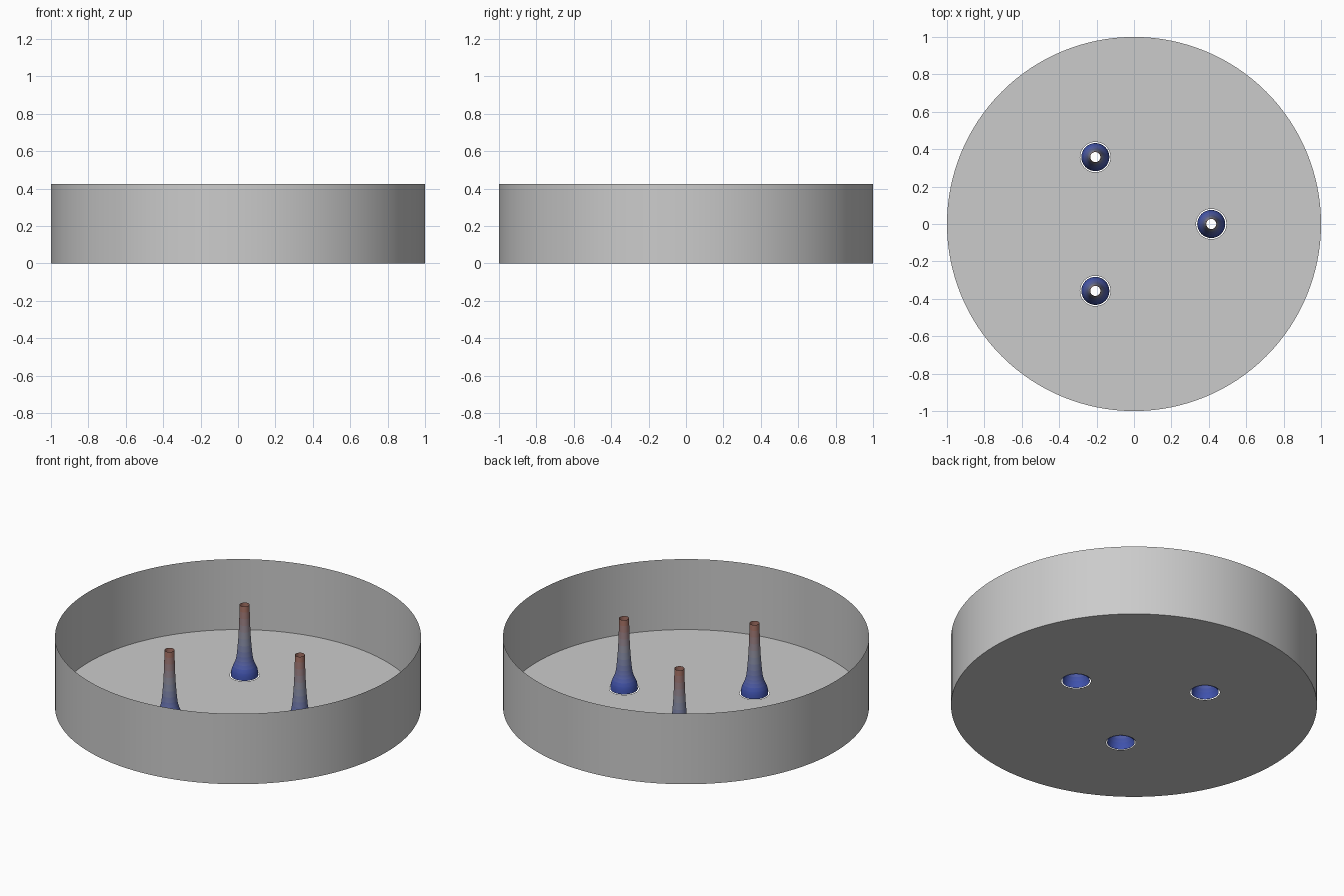
import bpy, bmesh
from math import cos, sin, pi, tau

if "Cube" in bpy.data.objects:
    bpy.data.objects.remove(bpy.data.objects["Cube"])

HEIGHT = 0.425
SPOTS = [(0.413 * cos(a), 0.413 * sin(a)) for a in (0, tau / 3, 2 * tau / 3)]


def ring(bm, r, z, n, x=0, y=0):
    return [bm.verts.new((x + r * cos(tau * i / n), y + r * sin(tau * i / n), z)) for i in range(n)]


def finish(bm, name, mats=(), smooth=True, loc=(0, 0, 0)):
    me = bpy.data.meshes.new(name)
    for m in mats:
        me.materials.append(m)
    for f in bm.faces:
        f.smooth = smooth
    bm.to_mesh(me)
    bm.free()
    ob = bpy.data.objects.new(name, me)
    ob.location = loc
    bpy.context.collection.objects.link(ob)
    return ob


def lathe(name, profile, n, mats=(), loc=(0, 0, 0)):
    # open surface of revolution; one material per band when given
    bm = bmesh.new()
    rings = [ring(bm, r, z, n) for r, z in profile]
    for k, (a, b) in enumerate(zip(rings, rings[1:])):
        for i in range(n):
            j = (i + 1) % n
            f = bm.faces.new((a[i], a[j], b[j], b[i]))
            if mats:
                f.material_index = k
    return finish(bm, name, mats, loc=loc)


# thin outer wall
lathe("dish_wall", [(1, 0), (1, HEIGHT)], 128)

# flat floor with three round holes
bm = bmesh.new()
edges = []
for x, y, r, n in [(0, 0, 1, 128)] + [(x, y, 0.081, 40) for x, y in SPOTS]:
    loop = ring(bm, r, 0, n, x, y)
    edges += [bm.edges.new((loop[i], loop[(i + 1) % n])) for i in range(n)]
bmesh.ops.triangle_fill(bm, edges=edges, use_beauty=True, use_dissolve=False, normal=(0, 0, 1))
finish(bm, "dish_floor", smooth=False)

# flared tubes, open at both ends, shading from blue at the foot to red at the tip
profile = [(0.075, 0), (0.074, 0.02), (0.070, 0.04), (0.062, 0.06), (0.053, 0.08),
           (0.047, 0.10), (0.043, 0.125), (0.040, 0.155), (0.037, 0.19), (0.034, 0.23),
           (0.032, 0.27), (0.030, 0.31), (0.029, 0.35), (0.028, 0.39), (0.027, HEIGHT)]
LOW, MID, TOP = (0.05, 0.085, 0.42), (0.27, 0.29, 0.37), (0.40, 0.16, 0.11)
mats = []
for k, ((_, z0), (_, z1)) in enumerate(zip(profile, profile[1:])):
    t = max(0, (z0 + z1) / 2 / HEIGHT - 0.1) / 0.9
    a, b, s = (LOW, MID, t * 2) if t < 0.5 else (MID, TOP, t * 2 - 1)
    m = bpy.data.materials.new(f"tube_band_{k}")
    m.diffuse_color = [p + (q - p) * s for p, q in zip(a, b)] + [1]
    m.use_nodes = True
    m.node_tree.nodes["Principled BSDF"].inputs["Base Color"].default_value = m.diffuse_color
    mats.append(m)
for i, (x, y) in enumerate(SPOTS):
    lathe(f"tube_{i + 1}", profile, 32, mats, (x, y, 0))
